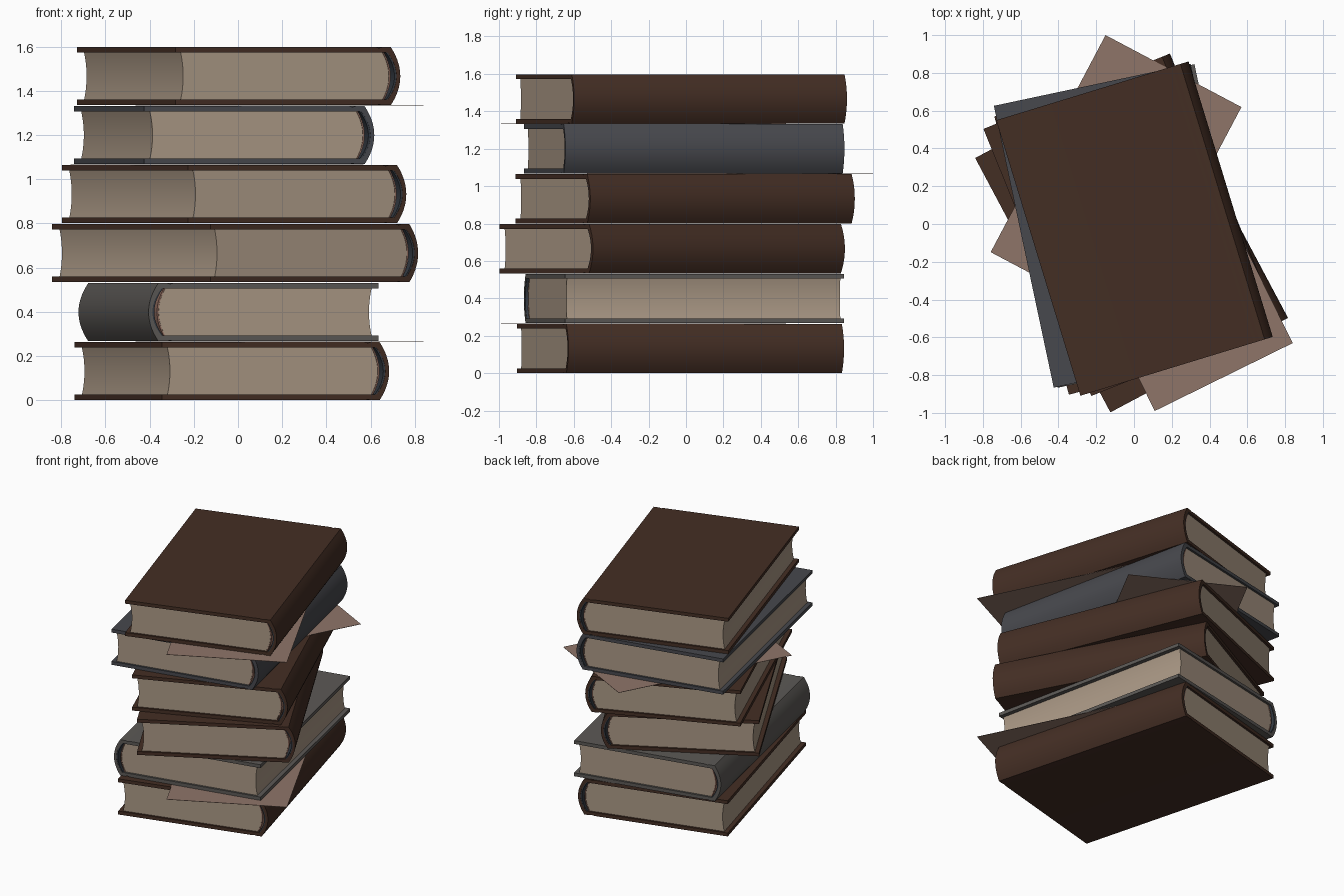
import bpy, bmesh, math
from mathutils import Vector

if "Cube" in bpy.data.objects:
    bpy.data.objects.remove(bpy.data.objects["Cube"])


def material(name, rgb):
    m = bpy.data.materials.new(name)
    lin = [(c / 255 / 12.92) if c < 11 else ((c / 255 + 0.055) / 1.055) ** 2.4 for c in rgb]
    m.diffuse_color = (*lin, 1)
    m.use_nodes = True
    m.node_tree.nodes["Principled BSDF"].inputs["Base Color"].default_value = m.diffuse_color
    return m


BROWN = material("brown leather", (68, 46, 36))
SLATE = material("slate cloth", (71, 72, 77))
GREY = material("warm grey cloth", (92, 89, 86))
PAGES = material("page cream", (170, 152, 133))
LINING = material("dark blue lining", (52, 58, 66))
BAND = material("pink headband", (150, 112, 98))
PAPER = material("loose paper", (143, 117, 105))

H = 0.263        # book thickness
L = 1.525        # cover length
T = 0.025        # board thickness
PITCH = 0.267    # stacking step


def arc(x0, bulge, z0, z1, n=14):
    """Shallow curve from z0 to z1 that bows by bulge in x."""
    return [(x0 + bulge * (1 - (2 * i / n - 1) ** 2), z0 + (z1 - z0) * i / n)
            for i in range(n + 1)]


def extrude(name, profile, length, mat, place):
    """Extrude a closed x-z profile along y."""
    bm = bmesh.new()
    face = bm.faces.new([bm.verts.new((x, -length / 2, z)) for x, z in profile])
    out = bmesh.ops.extrude_face_region(bm, geom=[face])
    moved = [v for v in out["geom"] if isinstance(v, bmesh.types.BMVert)]
    bmesh.ops.translate(bm, verts=moved, vec=Vector((0, length, 0)))
    bmesh.ops.recalc_face_normals(bm, faces=bm.faces)
    mesh = bpy.data.meshes.new(name)
    bm.to_mesh(mesh)
    bm.free()
    mesh.materials.append(mat)
    ob = bpy.data.objects.new(name, mesh)
    bpy.context.collection.objects.link(ob)
    x, y, z, angle = place
    ob.location = (x, y, z)
    ob.rotation_euler.z = math.radians(angle)
    bpy.ops.object.select_all(action='DESELECT')
    ob.select_set(True)
    bpy.context.view_layer.objects.active = ob
    bpy.ops.object.shade_smooth_by_angle(angle=math.radians(30))
    return ob


def book(name, place, mat):
    # Case: two boards with hinge grooves joined by a rounded spine
    groove = [(0.42, 0), (0.435, 0.004), (0.45, 0)]
    case = [(-0.53, 0)] + groove + arc(0.49, 0.045, 0, H)
    case += [(x, H - z) for x, z in reversed(groove)]
    case += [(-0.53, H), (-0.53, H - T)]
    case += list(reversed(arc(0.475, 0.042, T, H - T))) + [(-0.53, T)]
    extrude(name + "_cover", case, L, mat, place)
    # Page block: hollow fore edge, rounded back
    block = arc(0.455, 0.03, T, H - T) + list(reversed(arc(-0.50, 0.012, T, H - T)))
    extrude(name + "_pages", block, L - 0.03, PAGES, place)
    # Headband on the page back, lining inside the spine
    strip = arc(0.456, 0.03, T, H - T) + list(reversed(arc(0.462, 0.031, T, H - T)))
    extrude(name + "_headband", strip, L - 0.026, BAND, place)
    strip = arc(0.468, 0.04, T, H - T) + list(reversed(arc(0.476, 0.043, T, H - T)))
    extrude(name + "_lining", strip, L - 0.004, LINING, place)


# Books from bottom to top: x, y, turn, colour
stack = [
    (-0.03, -0.03, 15, BROWN),
    (-0.04, -0.01, 192, GREY),
    (-0.015, -0.075, 28, BROWN),
    (-0.02, -0.005, 22, BROWN),
    (-0.065, -0.01, 12, SLATE),
    (0.0, -0.025, 17, BROWN),
]
for i, (x, y, turn, mat) in enumerate(stack):
    book(f"book_{i + 1}", (x, y, i * PITCH, turn), mat)

# Loose sheets tucked between books: centre, level, turn
sheets = [
    (0.188, -0.227, 1, 26.2),
    (-0.095, 0.235, 4, -27.9),
    (0.188, -0.227, 5, 26.2),
]
for i, (x, y, level, turn) in enumerate(sheets):
    rect = [(-0.407, 0), (0.407, 0), (0.407, 0.002), (-0.407, 0.002)]
    extrude(f"loose_sheet_{i + 1}", rect, 1.30, PAPER, (x, y, level * PITCH - 0.003, turn))
